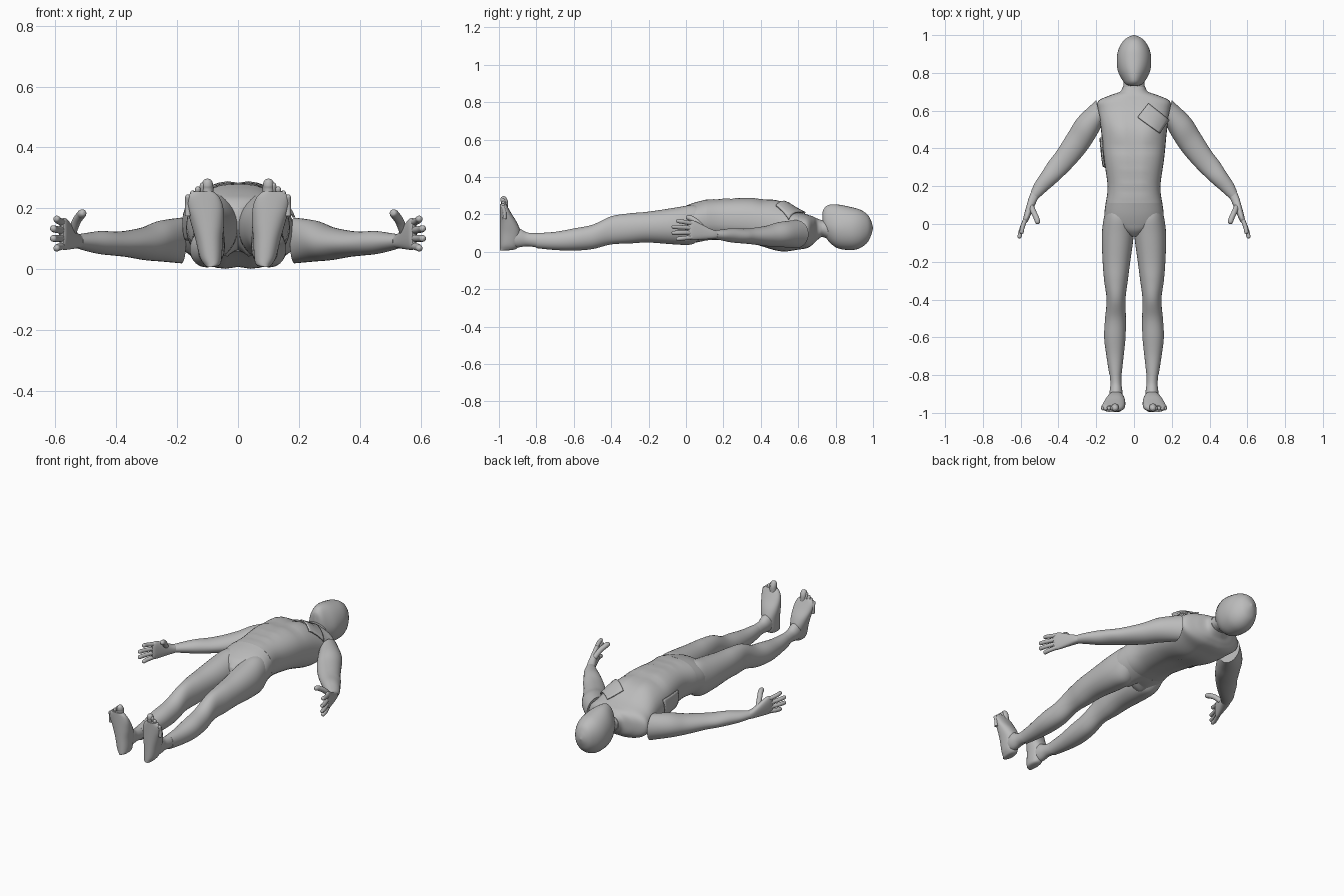
import bpy, bmesh, math
from mathutils import Vector

old = bpy.data.objects.get("Cube")
if old:
    bpy.data.objects.remove(old)

grey = bpy.data.materials.new("plain grey")
grey.use_nodes = True
shade = (.5, .5, .5, 1)
grey.diffuse_color = shade
grey.node_tree.nodes["Principled BSDF"].inputs["Base Color"].default_value = shade

SIDES, STEPS = 36, 6


def finish(name, bm, mirror=False):
    bmesh.ops.recalc_face_normals(bm, faces=bm.faces)
    mesh = bpy.data.meshes.new(name)
    bm.to_mesh(mesh)
    bm.free()
    mesh.materials.append(grey)
    obj = bpy.data.objects.new(name, mesh)
    bpy.context.collection.objects.link(obj)
    bpy.ops.object.select_all(action='DESELECT')
    obj.select_set(True)
    bpy.context.view_layer.objects.active = obj
    bpy.ops.object.shade_smooth_by_angle(angle=math.radians(50))
    if mirror:
        obj.modifiers.new("mirror", 'MIRROR').use_mirror_merge = False
    return obj


def spline(before, start, end, after, t):
    """Smooth curve between start and end, guided by their neighbours."""
    leave, arrive = (end - before) / 2, (after - start) / 2
    ease = t * t * (3 - 2 * t)
    return (start.lerp(end, ease) + leave * (t * (1 - t) ** 2)
            - arrive * (t * t * (1 - t)))


def loft(name, rings, power=2, sculpt=None, mirror=False):
    """Skin smooth cross-sections, each a (centre, half axis, half axis) triple."""
    dense = []
    last = len(rings) - 1
    for i in range(last):
        near = [rings[max(i - 1, 0)], rings[i], rings[i + 1], rings[min(i + 2, last)]]
        for step in range(STEPS):
            dense.append([spline(*column, step / STEPS) for column in zip(*near)])
    dense.append(rings[-1])

    def swell(value):
        return math.copysign(abs(value) ** (2 / power), value)

    bm = bmesh.new()
    loops = []
    for centre, across, upward in dense:
        loop = []
        for k in range(SIDES):
            turn = math.tau * k / SIDES
            point = centre + across * swell(math.cos(turn)) + upward * swell(math.sin(turn))
            if sculpt:
                sculpt(point)
            loop.append(bm.verts.new(point))
        loops.append(loop)
    for lower, upper in zip(loops, loops[1:]):
        for k in range(SIDES):
            bm.faces.new((lower[k - 1], lower[k], upper[k], upper[k - 1]))
    bm.faces.new(loops[0])
    bm.faces.new(loops[-1])
    return finish(name, bm, mirror)


def slab(inner, outer, low, high):
    """Upright cross-section between two plan points."""
    inner, outer = Vector((*inner, low)), Vector((*outer, low))
    half_height = Vector((0, 0, (high - low) / 2))
    return (inner + outer) / 2 + half_height, (outer - inner) / 2, half_height


def body(*stations):
    return [slab((-half, y), (half, y), low, high) for y, half, low, high in stations]


def limb(*stations):
    return [slab((inner, y), (outer, y), low, high) for y, inner, outer, low, high in stations]


def digit(name, path, radius):
    """Round-tipped finger or toe, mirrored to both sides."""
    points = [Vector(p) for p in path]
    tip = points.pop()
    end = (tip - points[-1]).normalized() * radius
    sizes = [1] * len(points) + [.95, .65, .05]
    points += [tip - end, tip - end * .3, tip]
    rings = []
    for i, (point, size) in enumerate(zip(points, sizes)):
        along = (points[min(i + 1, len(points) - 1)] - points[max(i - 1, 0)]).normalized()
        across = along.cross(Vector((1, .3, 0))).normalized()
        rings.append((point, across * radius * size, along.cross(across) * radius * size))
    loft(name, rings, mirror=True)


def bump(value, centre, width):
    return math.exp(-((value - centre) / width) ** 2)


# Torso with chest, belly and spine relief
def torso_relief(p):
    side = abs(p.x)
    if p.z > .15:
        chest = bump(side, .08, .05) * bump(p.y, .5, .06)
        breastbone = bump(side, 0, .02) * bump(p.y, .4, .2)
        rib_edge = bump(p.y, .41, .02) * bump(side, .08, .06)
        belly = bump(side, .04, .03) * bump(p.y, .25, .1) * math.cos(p.y * 90)
        p.z += .008 * (chest - breastbone) - .006 * rib_edge + .003 * belly
    else:
        p.z += .014 * bump(side, 0, .03) * bump(p.y, .4, .2)


torso = loft("torso", body(
    (.11, .15, .06, .28), (.2, .14, .06, .285), (.35, .16, .04, .29), (.5, .175, 0, .27),
    (.6, .19, .01, .22), (.65, .19, .02, .2), (.68, .13, .04, .19), (.7, .075, .06, .18),
    (.725, .06, .08, .17)), 2.35, torso_relief)

# Neck and blank-faced head
loft("neck", body((.69, .066, .065, .18), (.73, .057, .08, .17), (.79, .056, .05, .175)))


def narrow_chin(p):
    if p.z > .13:
        p.x *= 1 - 2 * (p.z - .13) * bump(p.y, .76, .08)


loft("head", body(
    (.73, .01, .16, .21), (.737, .04, .11, .23), (.76, .062, .06, .25), (.81, .086, .02, .253),
    (.88, .091, .01, .24), (.93, .08, .02, .226), (.97, .056, .05, .2),
    (.99, .03, .09, .165), (1, .002, .126, .13)), 2.1, narrow_chin)


# Hips and legs
def cleft(p):
    if p.z < .15:
        p.z += .04 * bump(p.x, 0, .02) * bump(p.y, -.03, .08)


loft("hips", body(
    (.11, .15, .06, .28), (.05, .157, .047, .265), (0, .15, .04, .247),
    (-.035, .09, .06, .23), (-.065, .02, .1, .2)), 2.3, cleft)
loft("leg", limb(
    (.09, .03, .145, .08, .24), (.03, .006, .16, .04, .25), (-.06, .002, .17, .04, .236),
    (-.2, .02, .166, .05, .215), (-.3, .033, .158, .045, .206), (-.4, .045, .145, .04, .19),
    (-.5, .043, .153, .015, .145), (-.6, .045, .158, .007, .125), (-.7, .055, .146, .01, .107),
    (-.8, .066, .13, .02, .1)), 2.1, mirror=True)

# Ankles, feet and toes
loft("ankle", limb(
    (-.8, .067, .128, .024, .1), (-.85, .066, .125, .03, .104),
    (-.9, .06, .13, .024, .128), (-.95, .06, .125, .03, .12)), mirror=True)


def sole(z, inner, outer, instep):
    base = -.995
    return (Vector(((inner + outer) / 2, (base + instep) / 2, z)),
            Vector(((outer - inner) / 2, 0, 0)), Vector((0, (instep - base) / 2, 0)))


loft("foot", [sole(*s) for s in (
    (.008, .08, .1, -.95), (.015, .06, .11, -.91), (.04, .053, .125, -.895),
    (.1, .05, .14, -.885), (.15, .046, .154, -.9), (.2, .048, .167, -.93),
    (.235, .06, .168, -.95), (.255, .08, .15, -.96))], 2.3, mirror=True)
for i, place in enumerate(("big", "second", "middle", "fourth", "little")):
    x, top = .1 + .016 * i, .298 - .013 * i
    digit(place + "_toe", [(x, -.97, top - .07), (x, -.97, top - .035), (x, -.98, top)],
          .01 if i else .019)

# Arms and palms
loft("arm", [slab(*s) for s in (
    ((.17, .52), (.2, .655), .02, .17), ((.21, .45), (.295, .565), .026, .16),
    ((.25, .39), (.35, .48), .03, .14), ((.3, .33), (.41, .385), .04, .128),
    ((.35, .277), (.45, .333), .045, .124), ((.41, .22), (.487, .275), .05, .126),
    ((.46, .177), (.525, .217), .06, .12), ((.507, .135), (.546, .17), .07, .115))],
    mirror=True)
loft("palm", [slab(*s) for s in (
    ((.507, .138), (.543, .17), .07, .114), ((.52, .11), (.557, .138), .068, .125),
    ((.55, .04), (.582, .05), .064, .166), ((.562, .015), (.587, .02), .066, .165),
    ((.572, .006), (.584, .01), .075, .155))], 2.5, mirror=True)

# Fingers fan out from the knuckles, the thumb points up
for i, place in enumerate(("index", "middle", "ring", "little")):
    fan = i - 1.5
    root = Vector((.573, .03, .115 - .025 * fan))
    tip = Vector((.61 - .006 * fan ** 2, -.08 + .012 * fan ** 2, .118 - .033 * fan))
    knuckle = root.lerp(tip, .55) + Vector((.004, 0, 0))
    digit(place + "_finger", [root, knuckle, tip], .0115)
digit("thumb", [(.545, .095, .12), (.53, .06, .158), (.516, .03, .178), (.507, 0, .188)], .0145)


# Raised patches that follow the torso
def patch(name, corners, axis):
    bm = bmesh.new()
    bm.faces.new([bm.verts.new(c) for c in corners])
    bmesh.ops.subdivide_edges(bm, edges=bm.edges, cuts=9, use_grid_fill=True)
    obj = finish(name, bm)
    wrap = obj.modifiers.new("follow", 'SHRINKWRAP')
    wrap.target = torso
    wrap.wrap_method = 'PROJECT'
    wrap.wrap_mode = 'ABOVE_SURFACE'
    setattr(wrap, "use_project_" + axis, True)
    wrap.use_negative_direction = wrap.use_positive_direction = True
    wrap.offset = .009
    thick = obj.modifiers.new("thickness", 'SOLIDIFY')
    thick.thickness, thick.offset = .008, 0


patch("chest_patch", [(.02, .56, .35), (.13, .48, .35), (.175, .55, .35), (.075, .635, .35)], "z")
patch("side_patch", [(-.25, .3, .1), (-.25, .45, .1), (-.25, .46, .2), (-.25, .31, .2)], "x")
